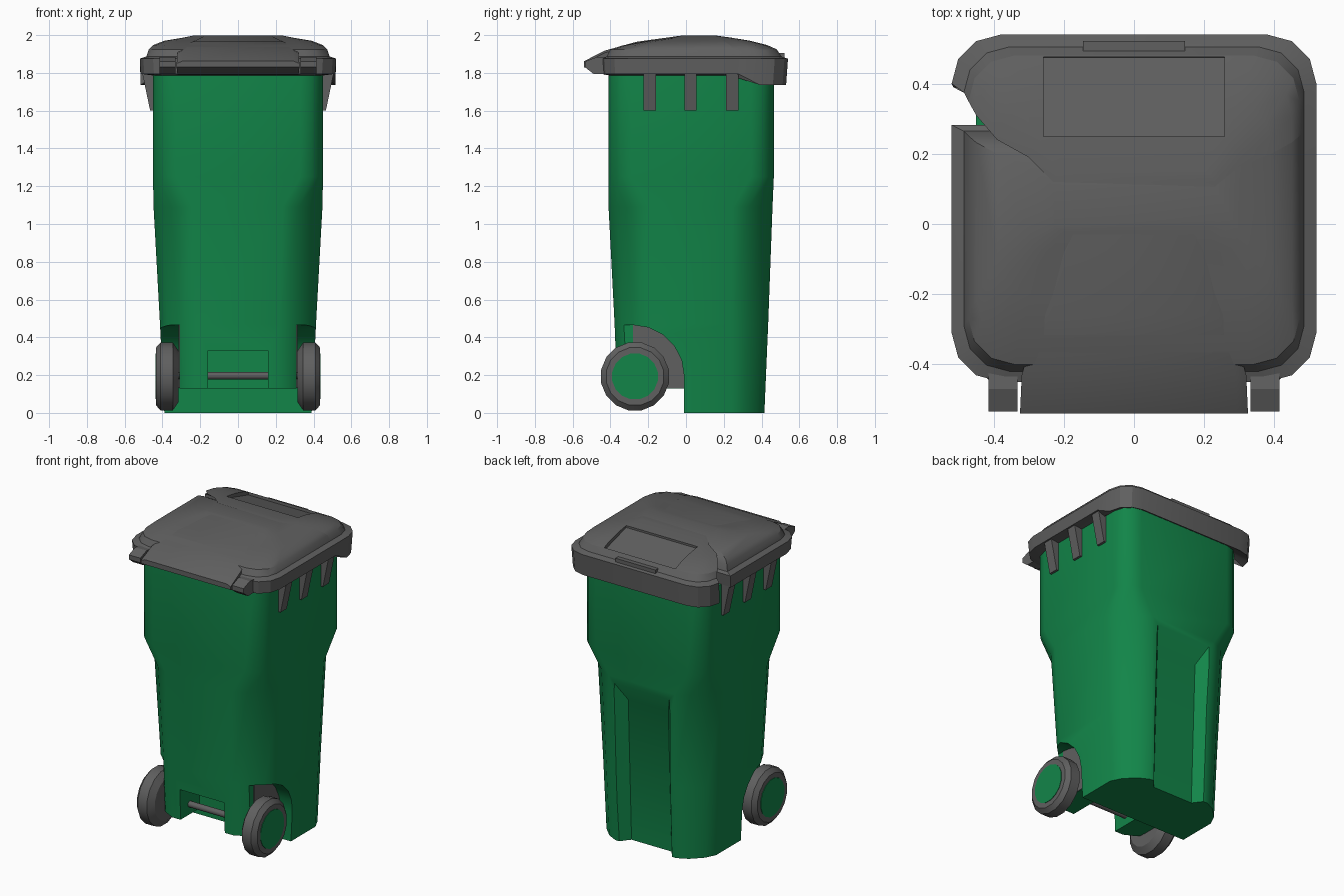
import bpy, bmesh, math

if "Cube" in bpy.data.objects:
    bpy.data.objects.remove(bpy.data.objects["Cube"])

def material(name, rgb):
    m = bpy.data.materials.new(name)
    m.diffuse_color = (*rgb, 1)
    m.use_nodes = True
    m.node_tree.nodes["Principled BSDF"].inputs["Base Color"].default_value = m.diffuse_color
    return m

GREEN = material("bin green", (0.006, 0.235, 0.066))
GREY = material("dark grey", (0.115, 0.115, 0.115))

def loft(name, rings, mat=None, smooth=0):
    """Skin a list of equal-length point rings and cap both ends."""
    bm = bmesh.new()
    vs = [[bm.verts.new(p) for p in r] for r in rings]
    n = len(rings[0])
    for a, b in zip(vs, vs[1:]):
        for i in range(n):
            j = (i + 1) % n
            bm.faces.new((a[i], a[j], b[j], b[i]))
    bm.faces.new(vs[0][::-1])
    bm.faces.new(vs[-1])
    bmesh.ops.recalc_face_normals(bm, faces=bm.faces)
    me = bpy.data.meshes.new(name)
    bm.to_mesh(me)
    bm.free()
    ob = bpy.data.objects.new(name, me)
    bpy.context.collection.objects.link(ob)
    if mat:
        me.materials.append(mat)
    if smooth:
        smooth_by(ob, smooth)
    return ob

def activate(ob):
    bpy.ops.object.select_all(action='DESELECT')
    ob.select_set(True)
    bpy.context.view_layer.objects.active = ob

def smooth_by(ob, deg):
    activate(ob)
    bpy.ops.object.shade_smooth_by_angle(angle=math.radians(deg))

def prism(name, profile, x0, x1, mat=None):
    """Extrude a (y, z) profile along x."""
    return loft(name, [[(x, y, z) for y, z in profile] for x in (x0, x1)], mat)

def box(name, x0, x1, y0, y1, z0, z1, mat=None):
    return prism(name, [(y0, z0), (y1, z0), (y1, z1), (y0, z1)], x0, x1, mat)

def lathe(name, prof, y, z, n, mat, smooth=0):
    """Revolve (x, radius) pairs around an x axis."""
    ang = [2 * math.pi * (i + .5) / n for i in range(n)]
    return loft(name, [[(x, y + r * math.cos(a), z + r * math.sin(a)) for a in ang]
                       for x, r in prof], mat, smooth)

def cut(ob, cutter):
    activate(ob)
    m = ob.modifiers.new("cut", 'BOOLEAN')
    m.operation, m.solver, m.object = 'DIFFERENCE', 'EXACT', cutter
    bpy.ops.object.modifier_apply(modifier=m.name)
    bpy.data.objects.remove(cutter)

def ring(z, w, yf, yb, c, k=.134, side=False, drop=0):
    """Rectangle with three-segment corners; drop lowers its back part."""
    a = .5 + (k - .134) * 1.5
    seq = [(1, 0), (a, k), (k, a), (0, 1)]
    ys = yf + (yb - yf) * .74
    pts = []
    for sx, back in ((1, 0), (1, 1), (-1, 1), (-1, 0)):
        for cx, cy in (seq if (sx > 0) != bool(back) else seq[::-1]):
            pts.append((sx * (w - c * cx), yb - c * cy if back else yf + c * cy))
        if side and (sx > 0) != bool(back):
            pts.append((w, ys))
        if side and sx < 0 and back:
            pts.append((-w, ys))
    return [(x, y, z - (drop if y > .3 else 0)) for x, y in pts]

# Tapered body: broad chamfered corners below, squarer shoulders above
body = loft("bin_body", [
    ring(0, .39, -.36, .415, .17, .2),
    ring(.47, .413, -.378, .435, .19, .2),
    ring(1.09, .447, -.41, .458, .21, .2),
    ring(1.25, .45, -.41, .465, .12),
    ring(1.80, .45, -.41, .465, .12)], GREEN)

# Wheel arches with grey inner walls
WY, WZ = -.27, .193
arc = [(-.28 + .27 * math.sin(t), .195 + .27 * math.cos(t))
       for t in [math.pi / 2 * i / 5 for i in range(6)]]
for s, tag in ((-1, "left"), (1, "right")):
    well = [(-.6, .465)] + arc + [(-.01, -.1), (-.6, -.1)]
    cut(body, prism("arch_cutter", well, s * .31, s * .6))
    prism("arch_wall_" + tag, arc + [(-.01, .132), (-.28, .132)], s * .302, s * .314, GREY)

# Raised underside at the front, axle slot and back channel
cut(body, box("underside_cutter", -.6, .6, -.6, -.0101, -.1, .13))
cut(body, box("slot_cutter", -.16, .16, -.6, -.17, .05, .33))

def trapezoid(z, inner, y):
    return [(-.3, .56, z), (-inner, y, z), (inner, y, z), (.3, .56, z)]

cut(body, loft("channel_cutter", [trapezoid(-.1, .145, .352), trapezoid(.93, .145, .39),
                                  trapezoid(1.05, .2, .458)]))
smooth_by(body, 32)

# Lid: overhanging rim that drops at the back, then a shallow dome
lid = loft("lid", [
    ring(1.785, .44, -.40, .46, .11, side=True),
    ring(1.795, .515, -.445, .53, .14, side=True, drop=.058),
    ring(1.875, .52, -.45, .54, .14, side=True),
    ring(1.887, .485, -.42, .505, .13, side=True),
    ring(1.925, .472, -.40, .48, .13, side=True),
    ring(1.947, .45, -.33, .43, .12, side=True),
    ring(1.970, .39, -.20, .34, .10, side=True),
    ring(1.985, .30, -.08, .25, .06, side=True),
    ring(1.999, .23, -.02, .15, .03, side=True)], GREY)
# Recessed rear panel following the slope of the lid
cut(lid, prism("panel_cutter", [(.25, 1.972), (.475, 1.908), (.49, 2.1), (.25, 2.1)], -.258, .258))
smooth_by(lid, 28)
box("lid_lip", -.145, .145, .485, .522, 1.86, 1.905, GREY)

# Sloping centre ramp running forward to the hinge
ramp = [(-.54, .325, 1.83, 1.862), (-.43, .32, 1.79, 1.918), (-.26, .27, 1.8, 1.965),
        (-.02, .2, 1.8, 1.998)]
loft("lid_ramp", [[(-w, y, lo), (w, y, lo), (w, y, hi - .012), (w - .03, y, hi),
                   (-w + .03, y, hi), (-w, y, hi - .012)] for y, w, lo, hi in ramp], GREY, 28)

# Hinge knuckles, side ribs and wheels on both sides
hinge = [(-.535, 1.83), (-.49, 1.795), (-.38, 1.795), (-.38, 1.875), (-.47, 1.885), (-.535, 1.86)]
for s, tag in ((-1, "left"), (1, "right")):
    prism("hinge_knuckle_" + tag, hinge, s * .332, s * .415, GREY)
    for i, y in enumerate((-.192, .023, .245)):
        loft(f"rib_{tag}_{i + 1}", [
            [(s * .43, y + d, 1.6), (s * .465, y + d, 1.6), (s * .507, y + d, 1.8),
             (s * .43, y + d, 1.8)] for d in (-.032, .032)], GREY)
    lathe("wheel_" + tag, [(s * x, r) for x, r in (
        (.316, .14), (.345, .183), (.41, .183), (.435, .155))], WY, WZ, 16, GREY, 25)
    lathe("hub_cap_" + tag, [(s * .43, .123), (s * .438, .123)], WY, WZ, 16, GREEN)

# Axle
lathe("axle", [(-.33, .02), (.33, .02)], WY, .197, 12, GREY, 40)
